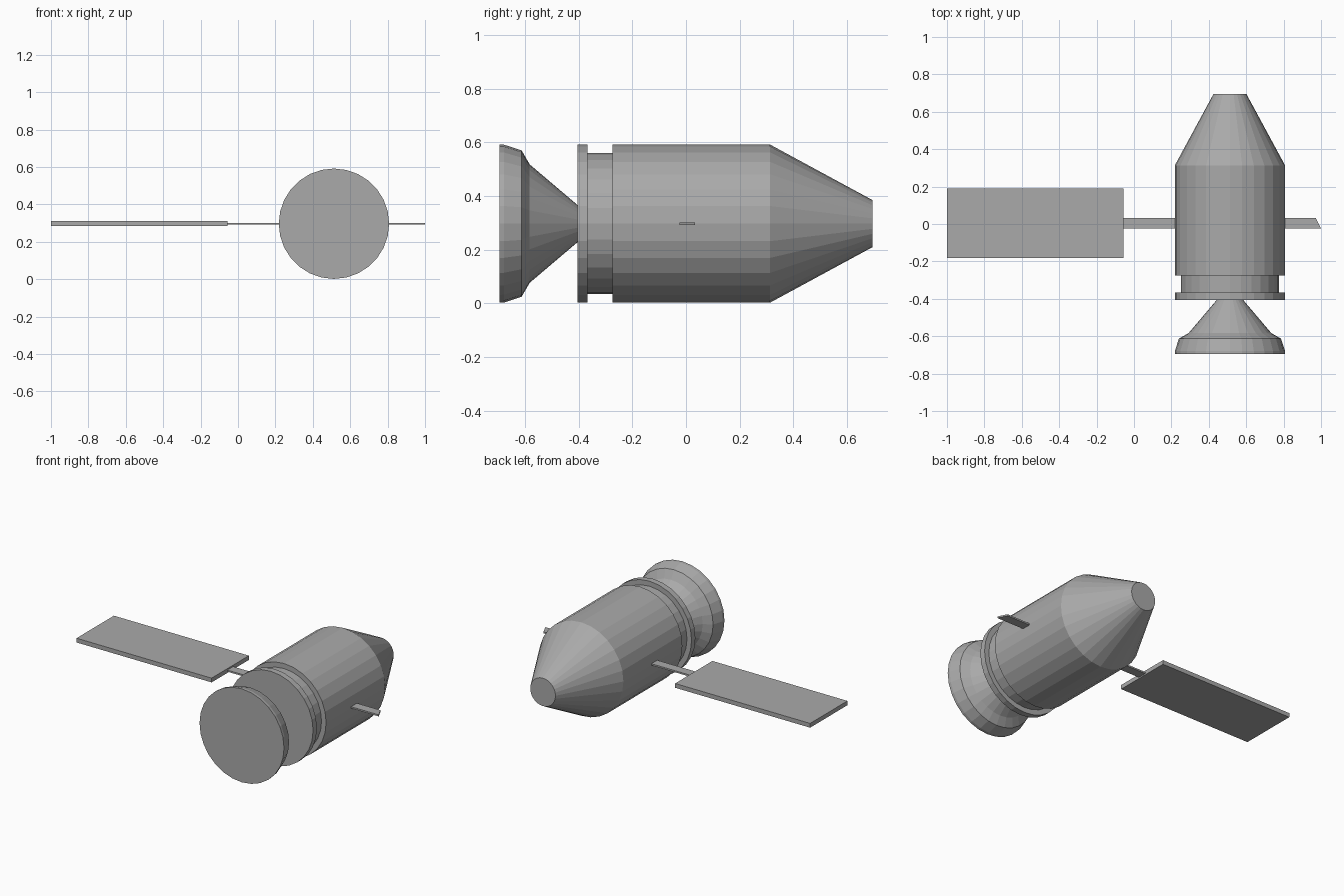
import bpy, bmesh, math

cube = bpy.data.objects.get("Cube")
if cube:
    bpy.data.objects.remove(cube, do_unlink=True)

AXIS_X, AXIS_Z = 0.513, 0.297
SIDES = 28

grey = bpy.data.materials.new("light grey")
grey.use_nodes = True
colour = (0.4, 0.4, 0.4, 1)
grey.diffuse_color = colour
grey.node_tree.nodes["Principled BSDF"].inputs["Base Color"].default_value = colour


def finish(name, bm):
    bmesh.ops.recalc_face_normals(bm, faces=bm.faces[:])
    mesh = bpy.data.meshes.new(name)
    bm.to_mesh(mesh)
    bm.free()
    mesh.materials.append(grey)
    obj = bpy.data.objects.new(name, mesh)
    bpy.context.collection.objects.link(obj)
    return obj


def turned(name, profile):
    """Closed solid turned about the craft's long axis from (y, radius) pairs."""
    bm = bmesh.new()
    rings = []
    for y, r in profile:
        angles = [math.tau * i / SIDES for i in range(SIDES)]
        rings.append([bm.verts.new((AXIS_X + r * math.cos(a), y, AXIS_Z + r * math.sin(a)))
                      for a in angles])
    for a, b in zip(rings, rings[1:]):
        for i in range(SIDES):
            j = (i + 1) % SIDES
            bm.faces.new((a[i], a[j], b[j], b[i]))
    bm.faces.new(rings[0])
    bm.faces.new(rings[-1])
    return finish(name, bm)


def slab(name, outline, z0, z1):
    """Flat plate raised from an (x, y) outline."""
    bm = bmesh.new()
    base = bm.faces.new([bm.verts.new((x, y, z0)) for x, y in outline])
    top = bmesh.ops.extrude_face_region(bm, geom=[base])["geom"]
    verts = [v for v in top if isinstance(v, bmesh.types.BMVert)]
    bmesh.ops.translate(bm, verts=verts, vec=(0, 0, z1 - z0))
    return finish(name, bm)


# Hull with recessed neck, rear flange and tapered nose
turned("hull", [(-0.405, 0.295), (-0.367, 0.295), (-0.367, 0.263), (-0.275, 0.263),
                (-0.275, 0.295), (0.313, 0.295), (0.695, 0.088)])

# Flared engine bell, closed at the rear
turned("engine_bell", [(-0.695, 0.295), (-0.678, 0.294), (-0.613, 0.273),
                       (-0.583, 0.221), (-0.403, 0.068)])

# Thin arm through the hull, cut at a slant on the free end
slab("panel_arm", [(-0.07, -0.025), (1.0, -0.025), (0.972, 0.033), (-0.07, 0.033)],
     0.292, 0.302)

# Solar panel
slab("solar_panel", [(-1.0, -0.182), (-0.057, -0.182), (-0.057, 0.19), (-1.0, 0.19)],
     0.284, 0.311)
